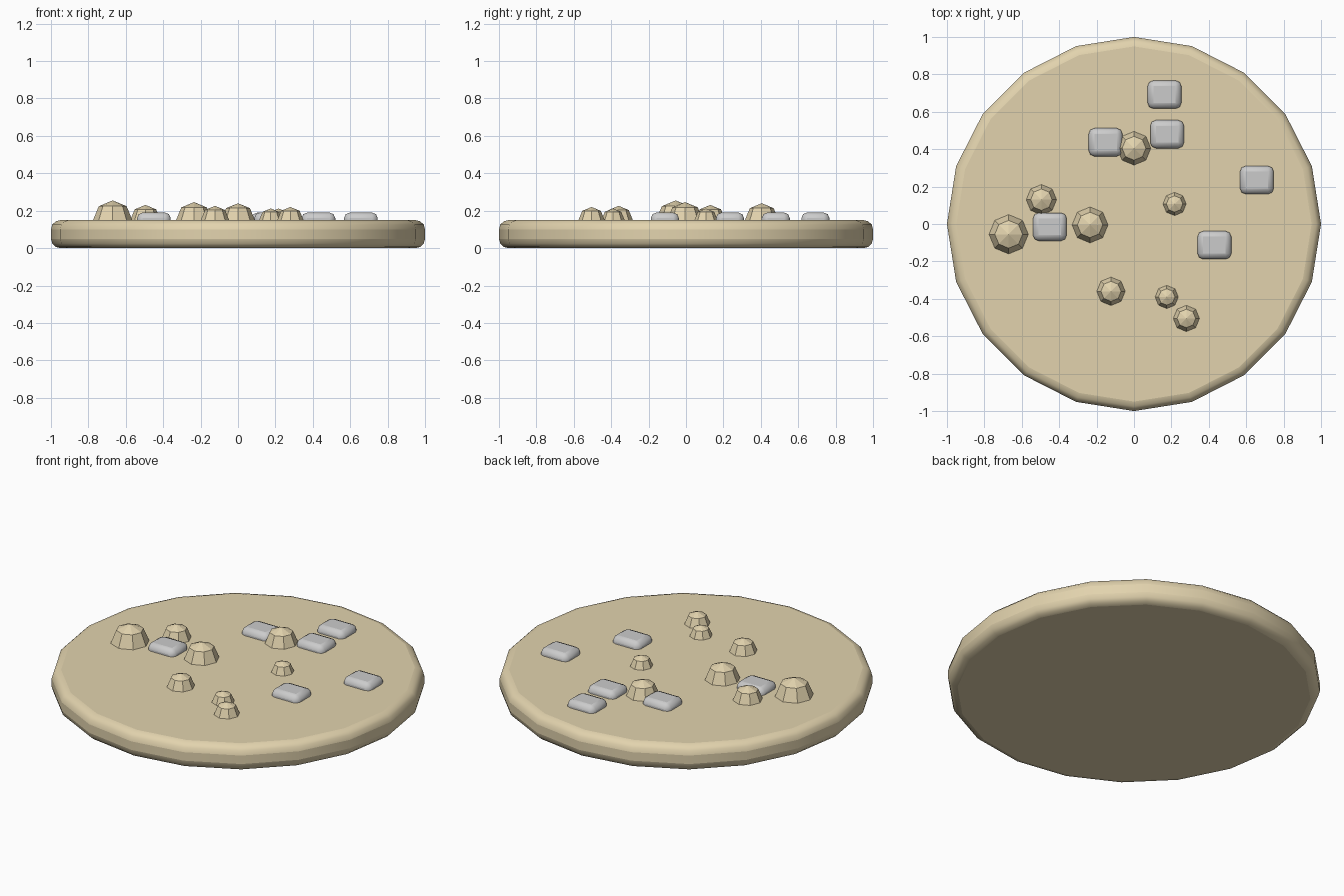
import bpy, math

if "Cube" in bpy.data.objects:
    bpy.data.objects.remove(bpy.data.objects["Cube"])

def material(name, color):
    m = bpy.data.materials.new(name)
    m.diffuse_color = (*color, 1)
    m.use_nodes = True
    m.node_tree.nodes["Principled BSDF"].inputs["Base Color"].default_value = m.diffuse_color
    return m

sand = material("sand", (0.76, 0.65, 0.42))

def bevel(obj, width, segments):
    mod = obj.modifiers.new("bevel", 'BEVEL')
    mod.width = width
    mod.segments = segments
    mod.limit_method = 'ANGLE'
    mod.angle_limit = math.radians(30)

# Sandy disc with rounded rims
bpy.ops.mesh.primitive_cylinder_add(vertices=20, radius=1, depth=0.15, location=(0, 0, 0.075))
disc = bpy.context.object
disc.name = "ground_disc"
disc.data.materials.append(sand)
bevel(disc, 0.05, 3)
bpy.ops.object.shade_smooth_by_angle(angle=math.radians(30))

# Half-buried low-poly mounds: x, y, radius
mounds = [(-0.67, -0.055, 0.105), (-0.495, 0.13, 0.081), (-0.235, -0.005, 0.096),
          (0, 0.405, 0.09), (0.217, 0.107, 0.062), (-0.123, -0.36, 0.076),
          (0.175, -0.39, 0.062), (0.28, -0.505, 0.07)]
for i, (x, y, r) in enumerate(mounds):
    bpy.ops.mesh.primitive_uv_sphere_add(segments=8, ring_count=4, radius=r, location=(x, y, 0.15))
    o = bpy.context.object
    o.name = f"mound_{i + 1}"
    o.data.materials.append(sand)

# Half-buried flat stones with bevelled edges
stones = [(0.163, 0.692), (-0.152, 0.437), (0.177, 0.48),
          (0.657, 0.235), (-0.45, -0.015), (0.43, -0.113)]
for i, (x, y) in enumerate(stones):
    bpy.ops.mesh.primitive_cube_add(size=1, location=(x, y, 0.15))
    o = bpy.context.object
    o.name = f"stone_{i + 1}"
    o.scale = (0.18, 0.15, 0.08)
    bpy.ops.object.transform_apply(location=False, rotation=False, scale=True)
    bevel(o, 0.03, 2)
    bpy.ops.object.shade_smooth_by_angle(angle=math.radians(30))
